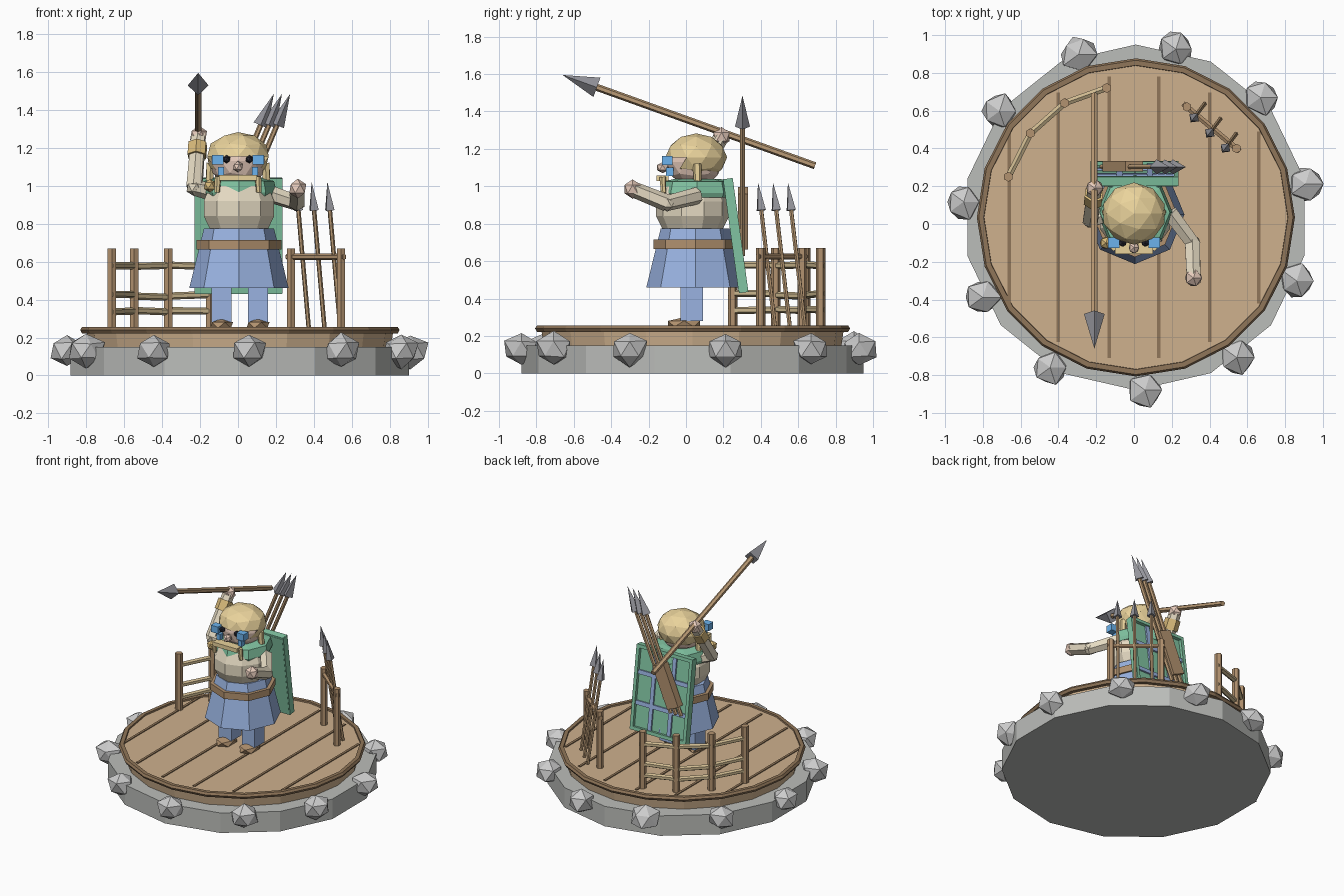
import bpy, bmesh, math, random
from mathutils import Vector, Matrix

if "Cube" in bpy.data.objects:
    bpy.data.objects.remove(bpy.data.objects["Cube"])

random.seed(4)
COL = dict(stone=(.5, .51, .49), rock=(.58, .59, .57), deck=(.62, .44, .27), wood=(.45, .29, .16),
           dark=(.28, .18, .1), pale=(.62, .49, .28), shaft=(.5, .33, .18), iron=(.3, .3, .33),
           blue=(.32, .45, .75), paint=(.15, .45, .85), green=(.22, .55, .36), cloth=(.78, .7, .54),
           skin=(.8, .6, .5), hair=(.82, .65, .33), gold=(.7, .5, .2), black=(.02, .02, .03))
MATS = {}


def finish(name, bm, color):
    bmesh.ops.recalc_face_normals(bm, faces=bm.faces)
    me = bpy.data.meshes.new(name)
    bm.to_mesh(me)
    bm.free()
    if color not in MATS:
        MATS[color] = bpy.data.materials.new(color)
        MATS[color].diffuse_color = (*COL[color], 1)
    me.materials.append(MATS[color])
    ob = bpy.data.objects.new(name, me)
    bpy.context.collection.objects.link(ob)
    return ob


def tube(name, color, a, b, r1, r2=None, n=6):
    """Tapered prism from point a to point b."""
    a, b = Vector(a), Vector(b)
    d = b - a
    bm = bmesh.new()
    m = Matrix.Translation((a + b) / 2) @ d.to_track_quat('Z', 'Y').to_matrix().to_4x4()
    bmesh.ops.create_cone(bm, cap_ends=True, segments=n, radius1=r1,
                          radius2=r1 if r2 is None else r2, depth=d.length, matrix=m)
    return finish(name, bm, color)


def box(name, color, c, s, rot=Matrix()):
    bm = bmesh.new()
    bmesh.ops.create_cube(bm, size=1, matrix=Matrix.Translation(c) @ rot @ Matrix.Diagonal((*s, 1)))
    return finish(name, bm, color)


def ball(name, color, c, s, sub=1, jitter=0, cut=None):
    bm = bmesh.new()
    bmesh.ops.create_icosphere(bm, subdivisions=sub, radius=1)
    for v in bm.verts:
        k = 1 + random.uniform(-jitter, jitter)
        v.co = Vector(c) + Vector((v.co.x * s[0], v.co.y * s[1], v.co.z * s[2])) * k
    if cut:
        bmesh.ops.delete(bm, geom=[f for f in bm.faces if cut(f.calc_center_median())], context='FACES')
    return finish(name, bm, color)


def lathe(name, color, c, prof, n, closed=False, phase=-math.pi / 2):
    """Spin an (r, z) profile into n flat sides; closed = ring section."""
    bm = bmesh.new()
    rows = [[bm.verts.new((c[0] + r * math.cos(phase + 2 * math.pi * i / n),
                           c[1] + r * math.sin(phase + 2 * math.pi * i / n), z)) for i in range(n)]
            for r, z in prof]
    pairs = list(zip(rows, rows[1:])) + ([(rows[-1], rows[0])] if closed else [])
    for p, q in pairs:
        for i in range(n):
            j = (i + 1) % n
            bm.faces.new((p[i], p[j], q[j], q[i]))
    if not closed:
        bm.faces.new(rows[0])
        bm.faces.new(rows[-1])
    return finish(name, bm, color)


def spear(name, tail, tip, r, head_r, head_len, n=6):
    tail, tip = Vector(tail), Vector(tip)
    neck = tip - (tip - tail).normalized() * head_len
    tube(name + "_shaft", 'shaft', tail, neck, r, n=n)
    tube(name + "_head", 'iron', neck, tip, head_r, 0, n=4)


# Stone base with a ring of boulders
C = (.01, .035)
lathe("stone_base", 'stone', C, [(.915, 0), (.915, .15)], 14)
for i in range(11):
    a = math.radians(-87 + i * 360 / 11)
    ball("boulder", 'rock', (C[0] + .915 * math.cos(a), C[1] + .915 * math.sin(a), .13),
         (.1, .1, .09), 1, .12)

# Round timber deck, rim and plank seams
lathe("deck", 'deck', C, [(.795, .14), (.81, .245)], 20)
lathe("deck_rim", 'dark', C, [(.8, .222), (.832, .222), (.842, .24), (.832, .256), (.805, .256)], 20, True)
for x, h in ((.13, .745), (.4, .66), (.66, .455)):
    for s in (-1, 1):
        box("plank_seam", 'dark', (s * x, .035, .244), (.018, 2 * h, .014))

# Legs and feet
for x in (-.087, .105):
    box("leg", 'blue', (x, .03, .41), (.105, .12, .26))
    bm = bmesh.new()
    bmesh.ops.create_icosphere(bm, subdivisions=1, radius=1)
    for v in bm.verts:
        v.co = Vector((x + v.co.x * .068, -.01 + v.co.y * .1, max(.248, .265 + v.co.z * .035)))
    finish("foot", bm, 'wood')

# Body: skirt, belt, shirt, mantle
B = (.005, .05)
lathe("skirt", 'blue', B, [(.262, .46), (.185, .775)], 8)
lathe("belt", 'wood', B, [(.225, .665), (.225, .715)], 8)
lathe("shirt", 'cloth', (.005, .035), [(.15, .75), (.195, .84), (.195, .92), (.16, 1.0)], 10)
lathe("mantle", 'green', (.005, .06), [(.19, .94), (.2, .965), (.185, 1.025), (.12, 1.04)], 8)
ball("brooch", 'gold', (-.148, -.1, 1.0), (.036, .036, .036))

# Head and hair
ball("head", 'skin', (0, .045, 1.13), (.15, .15, .14), 2)
ball("hair", 'hair', (0, .055, 1.155), (.17, .165, .128), 2,
     cut=lambda p: p.y < .0 and p.z < 1.165)
ball("nose", 'skin', (0, -.125, 1.1), (.03, .035, .03))
box("moustache", 'hair', (0, -.125, 1.043), (.2, .065, .03))
for s in (-1, 1):
    ball("eye", 'black', (s * .06, -.1, 1.14), (.022, .022, .022))
    box("face_paint_upper", 'paint', (s * .107, -.1, 1.138), (.06, .055, .05))
    box("face_paint_lower", 'paint', (s * .09, -.088, 1.077), (.03, .04, .045))
    tube("moustache_braid", 'hair', (s * .105, -.125, 1.05), (s * .11, -.12, .965), .018, .014)
    tube("side_braid", 'hair', (s * .145, .06, 1.12), (s * .155, .065, .95), .024, .018)

# Arms: +x reaches forward, -x raised for the throw
def arm(name, pts):
    for a, b in zip(pts, pts[1:]):
        tube(name, 'cloth', a, b, .046, .042)
    for p in pts[1:-1]:
        ball(name + "_elbow", 'cloth', p, (.046,) * 3)
    ball(name + "_hand", 'skin', pts[-1], (.05, .05, .052))


arm("forward_arm", [(.19, .06, .95), (.31, -.1, .91), (.315, -.285, .985)])
arm("raised_arm", [(-.15, .05, .97), (-.23, .02, .99), (-.208, .19, 1.265)])
tube("bracelet", 'gold', (-.217, .12, 1.155), (-.212, .16, 1.22), .054)
spear("thrown_spear", (-.21, .69, 1.11), (-.21, -.66, 1.595), .019, .055, .195)

# Leaning shield with blue lattice
tilt = Matrix.Rotation(math.atan2(.08, .58), 4, 'X')
sc = Vector((.003, .255, .735))
box("shield", 'green', sc, (.45, .03, .59), tilt)


def on_shield(name, color, x, z, w, h, d):
    box(name, color, sc + tilt @ Vector((x, .012, z)), (w, d, h), tilt)


for s in (-1, 1):
    on_shield("shield_edge_side", 'green', s * .22, 0, .025, .61, .05)
    on_shield("shield_edge_end", 'green', 0, s * .295, .46, .025, .05)
    on_shield("shield_band_upright", 'blue', s * .08, 0, .03, .57, .03)
    on_shield("shield_band_cross", 'blue', 0, s * .11, .42, .03, .03)

# Quiver with three spears across the back
lean = Matrix.Rotation(math.atan(.42), 4, 'Y')
for i in (-1, 0, 1):
    tx = .232 + i * .043
    spear("spare_spear", (tx - .36, .302, .63), (tx, .302, 1.485), .014, .04, .18)
box("quiver", 'wood', (-.06, .305, .83), (.1, .055, .32), lean)

# Curved fence
posts = [(-.665, .25), (-.548, .48), (-.367, .64), (-.145, .72)]
for x, y in posts:
    tube("fence_post", 'wood', (x, y, .24), (x, y, .67), .026)
for (x1, y1), (x2, y2) in zip(posts, posts[1:]):
    for z in (.338, .42, .58):
        ex, ey = (x2 - x1) * .08, (y2 - y1) * .08
        tube("fence_rail", 'pale', (x1 - ex, y1 - ey, z + random.uniform(-.008, .008)),
             (x2 + ex, y2 + ey, z + random.uniform(-.008, .008)), .019)

# Spear rack
for p in ((.28, .62), (.543, .4)):
    tube("rack_post", 'wood', (*p, .24), (*p, .67), .025)
tube("rack_bar", 'wood', (.26, .637, .625), (.56, .385, .625), .017)
for i in range(3):
    x, y = .305 + .083 * i, .545 - .08 * i
    spear("racked_spear", (x + .068, y + .09, .25), (x, y, 1.02), .012, .031, .15)

for m in bpy.data.materials:
    if m.users and not m.is_grease_pencil:
        m.use_nodes = True
        m.node_tree.nodes["Principled BSDF"].inputs["Base Color"].default_value = m.diffuse_color
